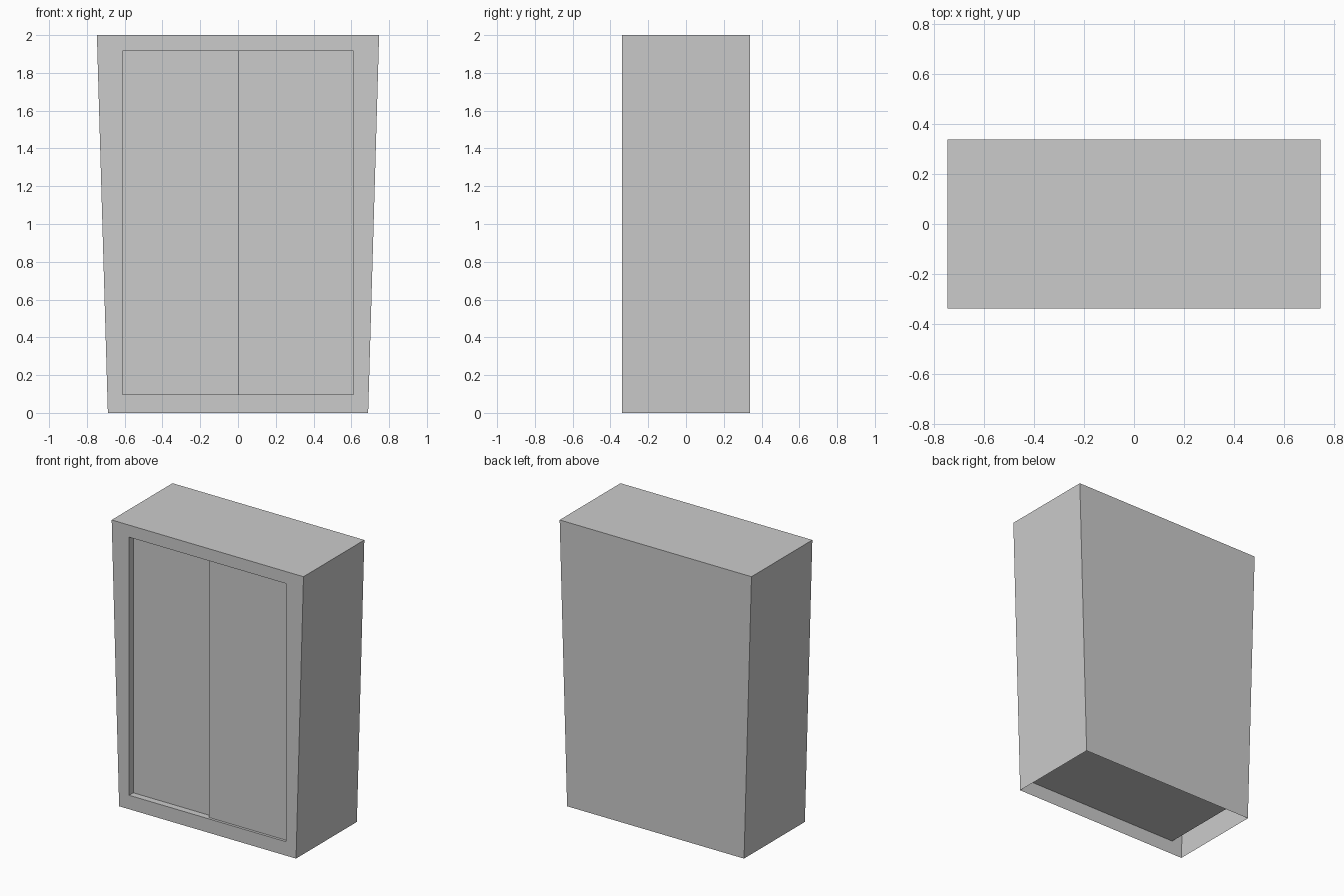
import bpy, bmesh
from mathutils import Vector

if "Cube" in bpy.data.objects:
    bpy.data.objects.remove(bpy.data.objects["Cube"])

HEIGHT, DEPTH = 2.0, 0.677
TOP_HALF, BASE_HALF = 0.747, 0.689
OPEN_HALF, OPEN_LOW, OPEN_HIGH = 0.611, 0.098, 1.915


def add_object(name, bm):
    mesh = bpy.data.meshes.new(name)
    bm.to_mesh(mesh)
    bm.free()
    obj = bpy.data.objects.new(name, mesh)
    bpy.context.collection.objects.link(obj)
    return obj


def add_box(name, low, high):
    bm = bmesh.new()
    bmesh.ops.create_cube(bm, size=1)
    low, high = Vector(low), Vector(high)
    for v in bm.verts:
        v.co = (low + high) / 2 + v.co * (high - low)
    return add_object(name, bm)


# Cabinet body: a box that widens towards the top
bm = bmesh.new()
bmesh.ops.create_cube(bm, size=1)
for v in bm.verts:
    half = TOP_HALF if v.co.z > 0 else BASE_HALF
    v.co = (v.co.x * 2 * half, v.co.y * DEPTH, (v.co.z + 0.5) * HEIGHT)

# Open underside
bm.normal_update()
base = [f for f in bm.faces if f.normal.z < -0.9]
bmesh.ops.delete(bm, geom=base, context='FACES_ONLY')

# Rectangular front opening
front = next(f for f in bm.faces if f.normal.y < -0.9)
bmesh.ops.inset_individual(bm, faces=[front], thickness=0.05)
for v in front.verts:
    v.co.x = OPEN_HALF if v.co.x > 0 else -OPEN_HALF
    v.co.z = OPEN_HIGH if v.co.z > 1 else OPEN_LOW

# Inner compartment pushed back from the opening
inner = bmesh.ops.extrude_discrete_faces(bm, faces=[front])["faces"][0]
for v in inner.verts:
    v.co.y = 0.26
add_object("cabinet_body", bm)

# Sliding doors, the left one running behind the right one
for name, x0, x1, y in (("left_door", -OPEN_HALF, 0.02, -0.292),
                        ("right_door", 0.0, OPEN_HALF, -0.32)):
    add_box(name, (x0, y, OPEN_LOW), (x1, y + 0.025, OPEN_HIGH))
